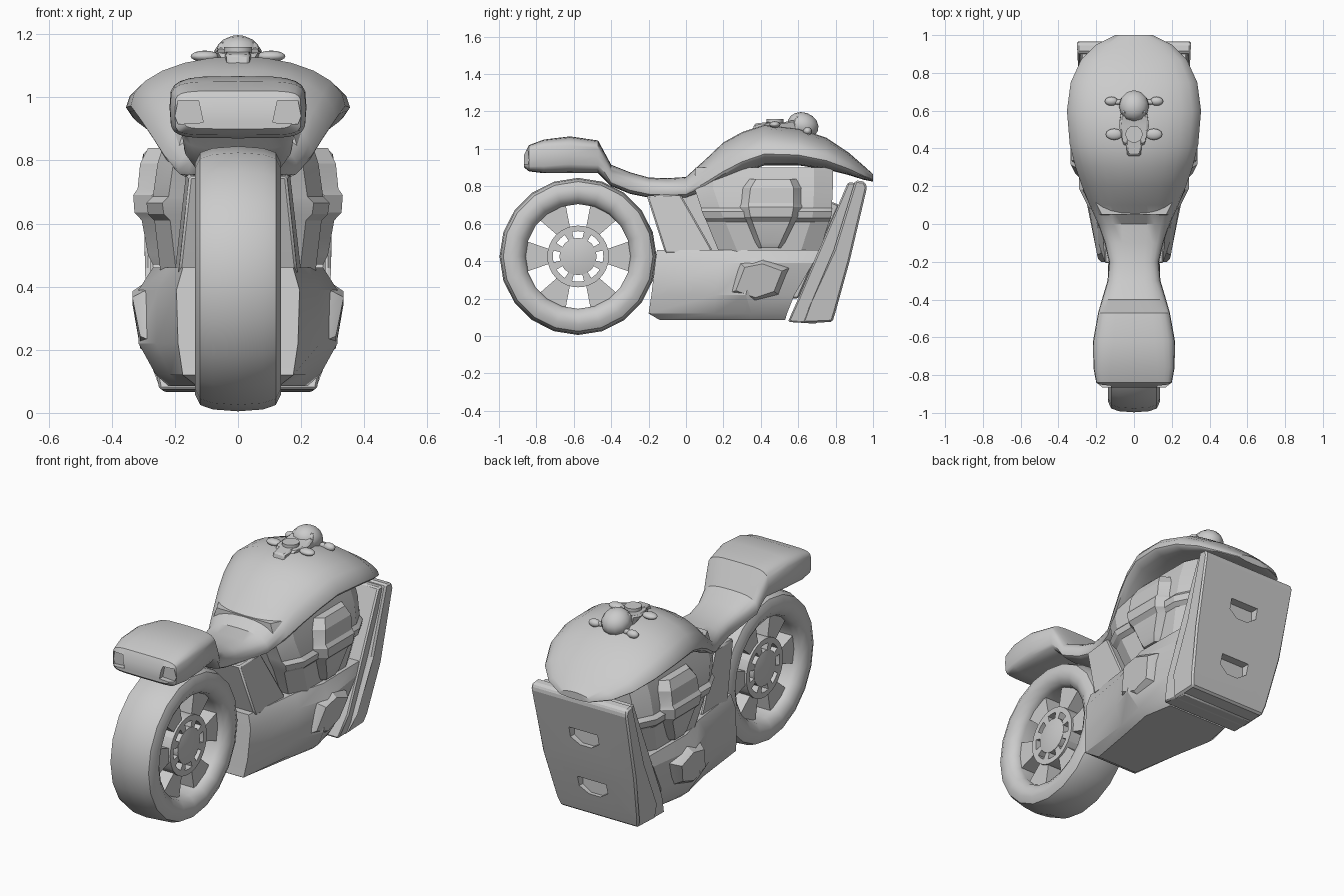
import bpy, bmesh, math
from math import sin, cos, pi, radians

if "Cube" in bpy.data.objects:
    bpy.data.objects.remove(bpy.data.objects["Cube"])


def finish(name, verts, faces, angle=30):
    me = bpy.data.meshes.new(name)
    me.from_pydata(verts, [], faces)
    bm = bmesh.new()
    bm.from_mesh(me)
    bmesh.ops.recalc_face_normals(bm, faces=bm.faces)
    bm.to_mesh(me)
    bm.free()
    ob = bpy.data.objects.new(name, me)
    bpy.context.collection.objects.link(ob)
    smooth(ob, angle)
    return ob


def smooth(ob, angle=30):
    bpy.ops.object.select_all(action='DESELECT')
    ob.select_set(True)
    bpy.context.view_layer.objects.active = ob
    bpy.ops.object.shade_smooth_by_angle(angle=radians(angle))


def loft(name, rings, angle=30, closed=False):
    n, m = len(rings[0]), len(rings)
    verts = [p for r in rings for p in r]
    faces = []
    for i in range(m if closed else m - 1):
        a, b = i * n, ((i + 1) % m) * n
        faces += [(a + j, a + (j + 1) % n, b + (j + 1) % n, b + j) for j in range(n)]
    if not closed:
        faces += [tuple(range(n)), tuple(range((m - 1) * n, m * n))]
    return finish(name, verts, faces, angle)


def side_prism(name, pts, angle=20, bevel=0.008):
    # pts are (y, z, half width), extruded across x
    ob = loft(name, [[(s * w, y, z) for y, z, w in pts] for s in (-1, 1)], angle)
    if bevel:
        b = ob.modifiers.new("bevel", 'BEVEL')
        b.width, b.segments = bevel, 1
    return ob


def cut(target, pts, y0, y1):
    # recess with an x-z outline
    c = loft("recess_cutter", [[(x, y, z) for x, z in pts] for y in (y0, y1)])
    c.hide_render = True
    m = target.modifiers.new("recess", 'BOOLEAN')
    m.operation, m.object, m.solver = 'DIFFERENCE', c, 'EXACT'
    bpy.context.view_layer.objects.active = target
    for mod in [x.name for x in target.modifiers]:
        bpy.ops.object.modifier_apply(modifier=mod)
    bpy.data.objects.remove(c)


def spow(v, e):
    return math.copysign(abs(v) ** e, v)


# one-piece tail, seat and tank: y, half width, bottom, top, squareness
stations = [(-.865, .17, .90, .97, 6), (-.84, .20, .88, 1.02, 6), (-.76, .215, .87, 1.05, 5),
            (-.62, .217, .87, 1.067, 4), (-.47, .19, .87, 1.045, 4), (-.435, .18, .835, .98, 3.5),
            (-.40, .17, .80, .915, 3), (-.30, .14, .76, .875, 3), (-.20, .132, .74, .847, 3),
            (-.10, .155, .735, .843, 3), (0, .19, .735, .85, 2.5), (.10, .235, .77, .94, 2.2),
            (.20, .275, .82, 1.035, 2), (.30, .31, .87, 1.09, 2), (.42, .34, .912, 1.13, 2),
            (.60, .355, .912, 1.11, 2), (.75, .335, .89, 1.06, 2), (.87, .28, .86, .98, 2),
            (.95, .20, .835, .91, 2), (1.0, .10, .825, .865, 2)]
rings = []
for y, w, zb, zt, n in stations:
    zm = zb + (zt - zb) * (.5 if n > 3 else .28)
    ring = []
    for k in range(24):
        t = 2 * pi * k / 24
        h = zt - zm if sin(t) > 0 else zm - zb
        ring.append((w * spow(cos(t), 2 / n), y, zm + h * spow(sin(t), 2 / n)))
    rings.append(ring)
body = loft("seat_and_tank", rings, 35)
# tail light recesses
for s in (-1, 1):
    cut(body, [(s * .11, .92), (s * .19, .915), (s * .20, .94), (s * .19, .99), (s * .125, .99)], -.95, -.835)
smooth(body, 35)

# rear tyre
WY, WZ, SIDES = -.577, .425, 20
half = [(.08, .28), (.11, .29), (.133, .325), (.137, .365), (.12, .40), (.08, .414)]
outline = half + [(0, .42)] + [(-x, r) for x, r in reversed(half)]
loft("tyre", [[(x, WY + r * cos(a), WZ + r * sin(a)) for x, r in outline]
              for a in [2 * pi * i / SIDES for i in range(SIDES)]], 40, True)


def sectors(name, count, half_deg, r0, r1, hx, offset=0, r1_half=None):
    # repeated wedge blocks around the axle
    verts, faces = [], []
    for i in range(count):
        c, b = 2 * pi * i / count + radians(offset), len(verts)
        for x in (-hx, hx):
            for r, d in ((r0, half_deg), (r1, r1_half or half_deg)):
                for s in (-1, 0, 1):
                    a = c + s * radians(d)
                    verts.append((x, WY + r * cos(a), WZ + r * sin(a)))
        loop = [0, 1, 2, 5, 4, 3]
        faces += [(b, b + 1, b + 4, b + 3), (b + 1, b + 2, b + 5, b + 4),
                  (b + 6, b + 7, b + 10, b + 9), (b + 7, b + 8, b + 11, b + 10)]
        faces += [(b + p, b + q, b + q + 6, b + p + 6) for p, q in zip(loop, loop[1:] + loop[:1])]
    return finish(name, verts, faces)


# wheel spokes and perforated hub
sectors("wheel_spokes", 6, 14, .15, .29, .08, 0, 16.5)
sectors("hub_bridges", 8, 9, .08, .15, .092, 22.5)
sectors("hub_ring", 16, 11.25, .135, .165, .092)
loft("hub_centre", [[(x, WY + r * cos(a), WZ + r * sin(a)) for a in [2 * pi * i / 16 for i in range(16)]]
                    for x, r in ((-.105, .05), (-.094, .10), (.094, .10), (.105, .05))], 40)

# lower engine case: z, then (half width, y) along the side
levels = [(.085, [(.13, -.14), (.18, .15), (.22, .36), (.19, .53)]),
          (.12, [(.175, -.20), (.215, .15), (.26, .35), (.21, .54)]),
          (.22, [(.19, -.185), (.26, .16), (.315, .32), (.25, .58)]),
          (.39, [(.195, -.165), (.255, .18), (.315, .36), (.27, .68)]),
          (.46, [(.175, -.155), (.22, .20), (.27, .38), (.265, .72)])]
loft("engine_case", [[(w, y, z) for w, y in p] + [(-w, y, z) for w, y in reversed(p)] for z, p in levels], 25)

# faceted bosses on the engine sides
hexa = [(.26, .24), (.31, .37), (.41, .39), (.52, .35), (.475, .235), (.37, .20)]
boss = []
for x, k in ((.25, 1.35), (.30, 1.2), (.335, .95)):
    boss.append([(x - (.025 if z < .3 and x > .26 else 0), .39 + (y - .39) * k, .295 + (z - .295) * k)
                 for y, z in hexa])
for s, side in ((1, "right"), (-1, "left")):
    loft("engine_boss_" + side, [[(s * x, y, z) for x, y, z in r] for r in boss], 20)


def block_ring(z, y0, y1, w, cy, cx):
    p = [(w - cx, y0), (w, y0 + cy), (w, y1 - cy), (w - cx, y1)]
    return [(x, y, z) for x, y in p] + [(-x, y, z) for x, y in reversed(p)]


# upper engine with a rib, and the stepped cylinder covers
loft("upper_engine", [block_ring(*a, .1, .05) for a in (
    (.44, .18, .71, .245), (.61, .11, .765, .265), (.63, .10, .775, .285), (.665, .085, .78, .29),
    (.685, .08, .78, .27), (.79, .045, .785, .255), (.90, .05, .785, .22))], 20)
loft("cylinder_covers", [block_ring(*a, .045, .06) for a in (
    (.47, .36, .535, .27), (.50, .35, .55, .285), (.61, .31, .60, .305), (.635, .30, .61, .328),
    (.69, .29, .62, .332), (.71, .29, .62, .318), (.79, .30, .62, .31), (.84, .33, .60, .285))], 20)

# frame post below the seat and its inner filler
side_prism("frame_post", [(-.21, .75, .155), (-.12, .47, .185), (-.11, .44, .19), (.14, .44, .20),
                          (.135, .47, .20), (-.03, .76, .165)])
side_prism("inner_frame", [(-.10, .78, .12), (-.10, .40, .14), (.30, .40, .15), (.30, .86, .15), (.12, .80, .13)])
side_prism("radiator_mount", [(.45, .20, .16), (.60, .20, .16), (.82, .70, .2), (.70, .75, .2)])

# big slanted front shield in two layers
side_prism("shield_back", [(.866, .822, .28), (.93, .815, .28), (.81, .38, .275), (.70, .065, .235),
                           (.545, .075, .25), (.60, .20, .275)])
shield = side_prism("shield_front", [(.905, .832, .30), (.955, .825, .30), (.968, .795, .305), (.875, .40, .292),
                                     (.80, .13, .26), (.783, .075, .245), (.62, .068, .245), (.67, .18, .275),
                                     (.79, .46, .295)], 20, 0.01)
for zc, y0 in ((.57, .875), (.26, .80)):
    cut(shield, [(-.09, zc + .045), (.09, zc + .045), (.09, zc - .015), (.035, zc - .05),
                 (-.035, zc - .05), (-.09, zc - .015)], y0, 1.1)
smooth(shield, 20)


def ball(name, loc, size):
    bpy.ops.mesh.primitive_uv_sphere_add(segments=12, ring_count=8, location=loc)
    ob = bpy.context.object
    ob.name, ob.scale = name, size
    smooth(ob, 45)
    return ob


# dash cluster on the tank: plate, cap, dome and small grips
side_prism("dash_plate", [(.40, 1.09, .05), (.42, 1.137, .05), (.44, 1.142, .07), (.52, 1.142, .075),
                          (.58, 1.155, .07), (.60, 1.09, .07)])
side_prism("dash_tongue", [(.355, 1.09, .035), (.365, 1.135, .035), (.45, 1.145, .045), (.45, 1.09, .045)])
bpy.ops.mesh.primitive_cylinder_add(vertices=14, radius=.045, depth=.05, location=(0, .475, 1.135))
bpy.context.object.name = "tank_cap"
smooth(bpy.context.object)
dome = ball("dash_dome", (0, .625, 1.125), (.08, .085, .07))
dome.rotation_euler.x = -.35
side_prism("dome_visor", [(.57, 1.10, .07), (.575, 1.165, .065), (.60, 1.18, .06), (.62, 1.10, .07)])
for s, side in ((1, "right"), (-1, "left")):
    ball("dash_grip_" + side, (s * .105, .475, 1.13), (.045, .03, .018))
    ball("dome_grip_" + side, (s * .12, .65, 1.095), (.035, .024, .022))
    ball("dome_stem_" + side, (s * .085, .645, 1.095), (.035, .014, .016))
